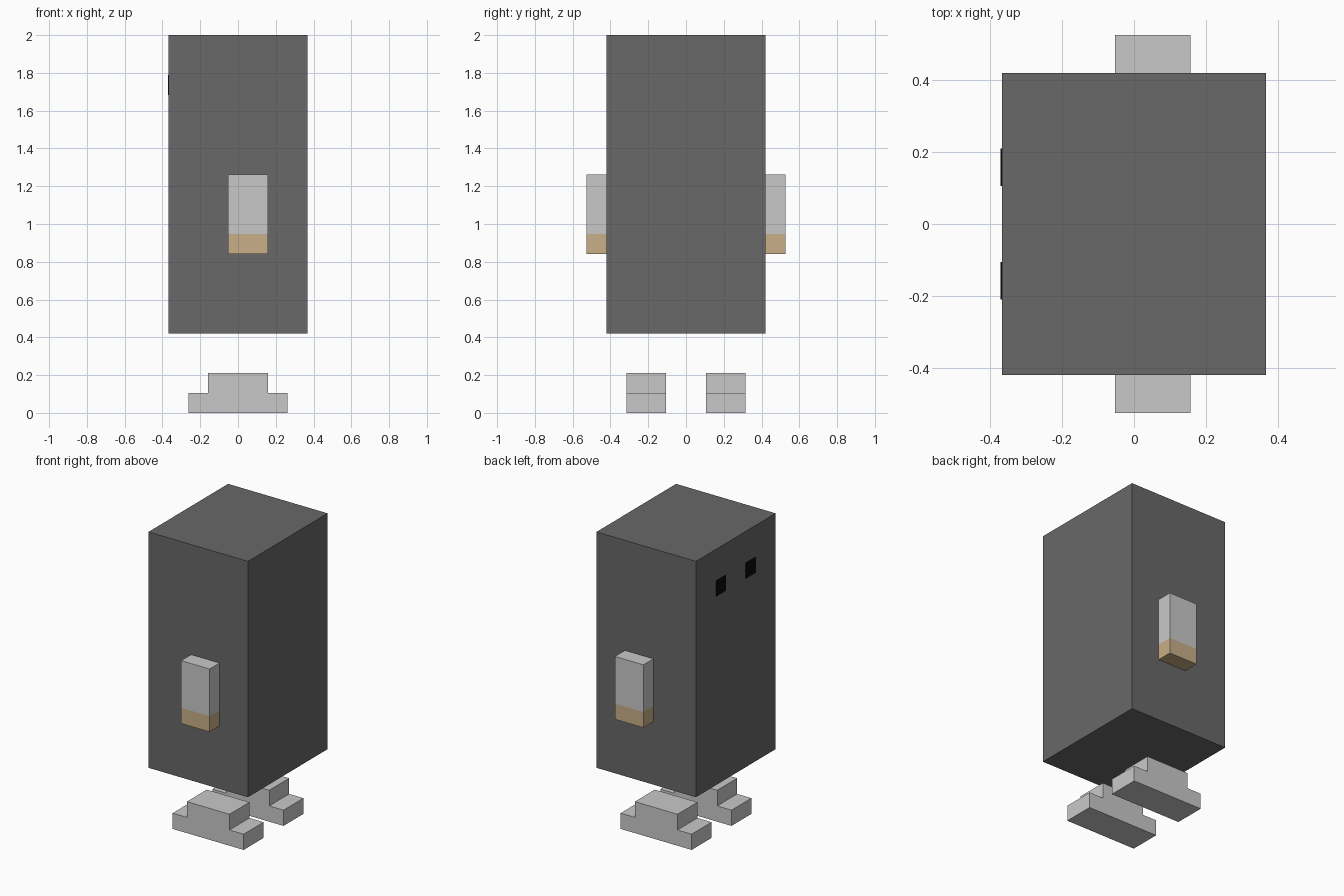
import bpy

if "Cube" in bpy.data.objects:
    bpy.data.objects.remove(bpy.data.objects["Cube"])

U = 2 / 19  # one voxel unit; the figure is 19 units tall


def material(name, rgb):
    m = bpy.data.materials.new(name)
    m.diffuse_color = (*rgb, 1)
    m.use_nodes = True
    m.node_tree.nodes["Principled BSDF"].inputs["Base Color"].default_value = m.diffuse_color
    return m


DARK = material("dark_grey", (0.138, 0.138, 0.138))
LIGHT = material("light_grey", (0.584, 0.584, 0.584))
TAN = material("tan", (0.578, 0.426, 0.247))
BLACK = material("black", (0.003, 0.003, 0.003))


def prism(name, profile, y0, y1, mat):
    """Extrude an x-z outline (in units) from y0 to y1."""
    n = len(profile)
    verts = [(x * U, y * U, z * U) for y in (y0, y1) for x, z in profile]
    faces = [tuple(range(n)), tuple(reversed(range(n, 2 * n)))]
    faces += [(i, i + n, (i + 1) % n + n, (i + 1) % n) for i in range(n)]
    mesh = bpy.data.meshes.new(name)
    mesh.from_pydata(verts, [], faces)
    mesh.materials.append(mat)
    ob = bpy.data.objects.new(name, mesh)
    bpy.context.collection.objects.link(ob)
    return ob


def box(name, x0, x1, y0, y1, z0, z1, mat):
    return prism(name, [(x0, z0), (x1, z0), (x1, z1), (x0, z1)], y0, y1, mat)


# Body, floating above the feet
box("body", -3.5, 3.5, -4, 4, 4, 19, DARK)

# Stepped foot outline
FOOT = [(-2.5, 0), (2.5, 0), (2.5, 1), (1.5, 1),
        (1.5, 2), (-1.5, 2), (-1.5, 1), (-2.5, 1)]

# Paired parts on the -y and +y sides
for side, s in (("front", -1), ("back", 1)):
    arm = sorted((4 * s, 5 * s))
    box(side + "_sleeve", -0.5, 1.5, *arm, 9, 12, LIGHT)
    box(side + "_hand", -0.5, 1.5, *arm, 8, 9, TAN)
    foot = sorted((1 * s, 3 * s))
    prism(side + "_foot", FOOT, *foot, LIGHT)
    # Eye plate on the -x face
    eye = sorted((1 * s, 2 * s))
    box(side + "_eye", -3.53, -3.48, *eye, 16, 17, BLACK)
